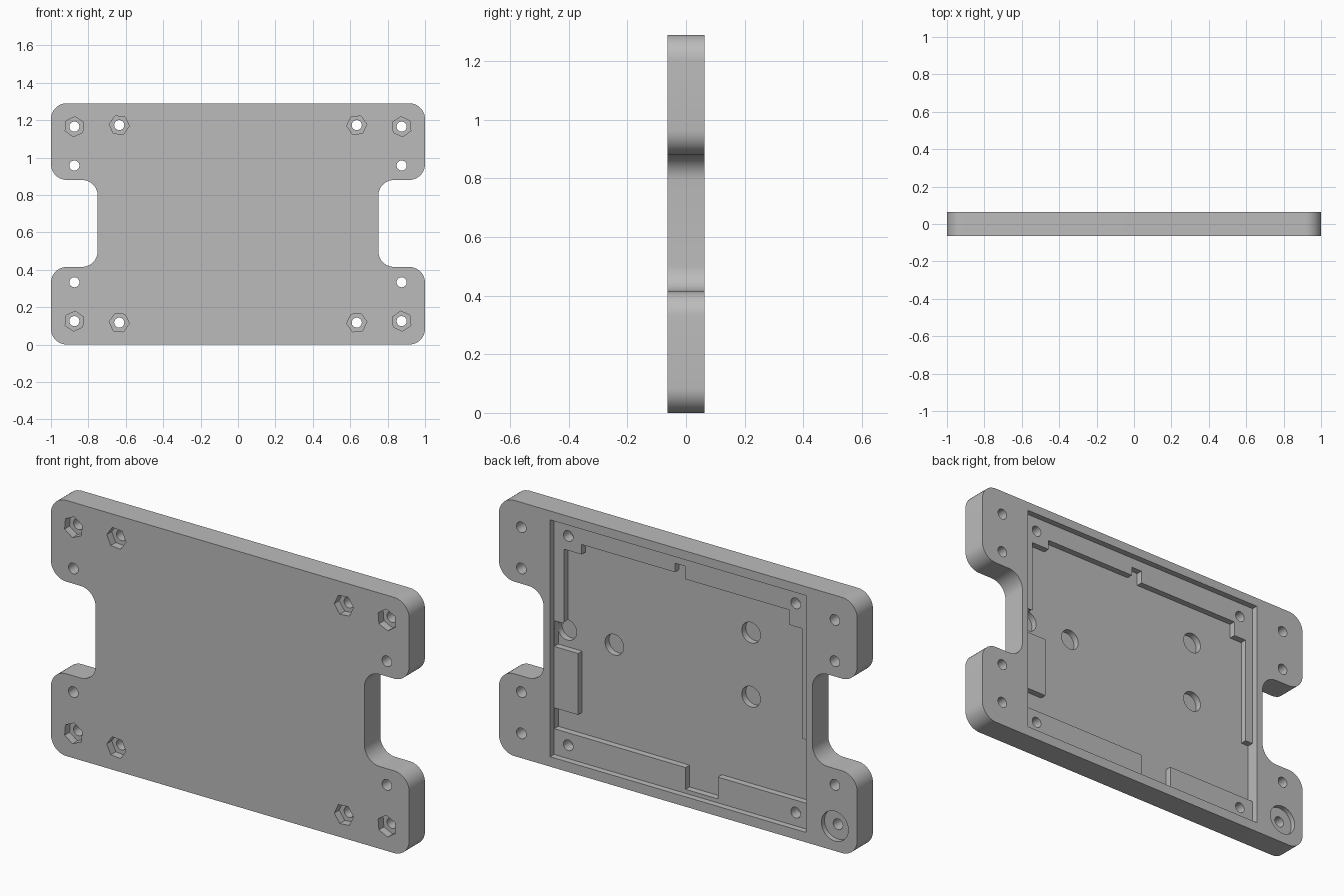
import bpy, bmesh, math
from mathutils import Vector

if "Cube" in bpy.data.objects:
    bpy.data.objects.remove(bpy.data.objects["Cube"])

HEIGHT, HALF = 1.29, 0.063       # plate height and half thickness
SHELF, FLOOR = 0.032, 0.0        # y of the two recess levels
OUT = 0.1                        # y safely outside the plate

grey = bpy.data.materials.new("plain grey")
grey.use_nodes = True
colour = (0.5, 0.5, 0.5, 1)
grey.diffuse_color = colour
grey.node_tree.nodes["Principled BSDF"].inputs["Base Color"].default_value = colour


def prism(name, outline, y0, y1):
    """Extrude an (x, z) outline from y0 to y1."""
    bm = bmesh.new()
    face = bm.faces.new([bm.verts.new((x, y0, z)) for x, z in outline])
    moved = bmesh.ops.extrude_face_region(bm, geom=[face])["geom"]
    verts = [v for v in moved if isinstance(v, bmesh.types.BMVert)]
    bmesh.ops.translate(bm, verts=verts, vec=(0, y1 - y0, 0))
    bmesh.ops.recalc_face_normals(bm, faces=bm.faces)
    mesh = bpy.data.meshes.new(name)
    bm.to_mesh(mesh)
    bm.free()
    mesh.materials.append(grey)
    ob = bpy.data.objects.new(name, mesh)
    bpy.context.collection.objects.link(ob)
    return ob


def ngon(x, z, radius, sides, turn=0):
    angles = [math.radians(turn) + math.tau * i / sides for i in range(sides)]
    return [(x + radius * math.cos(a), z + radius * math.sin(a)) for a in angles]


def fillet(points, radius, steps=10):
    """Round every right-angled corner of an outline."""
    result = []
    for i, p in enumerate(points):
        p = Vector(p)
        a = (Vector(points[i - 1]) - p).normalized()
        b = (Vector(points[(i + 1) % len(points)]) - p).normalized()
        centre = p + (a + b) * radius
        for k in range(steps + 1):
            t = math.pi / 2 * k / steps
            result.append(centre - radius * (b * math.cos(t) + a * math.sin(t)))
    return result


def cut(outline, y0, y1):
    cutter = prism("cutter", outline, y0, y1)
    cutter.hide_render = True
    mod = plate.modifiers.new("cut", "BOOLEAN")
    mod.operation, mod.solver, mod.object = "DIFFERENCE", "EXACT", cutter
    bpy.ops.object.modifier_apply(modifier=mod.name)
    bpy.data.objects.remove(cutter)


# Plate with a rounded notch in each side
right_half = [(1, 0), (1, 0.415), (0.75, 0.415), (0.75, 0.88), (1, 0.88), (1, HEIGHT)]
left_half = [(-x, z) for x, z in reversed(right_half)]
plate = prism("mounting_plate", fillet(right_half + left_half, 0.085), -HALF, HALF)
bpy.context.view_layer.objects.active = plate
plate.select_set(True)

# Shallow rectangular recess in the back
W = 0.714
cut([(-W, 0.05), (W, 0.05), (W, 1.245), (-W, 1.245)], SHELF, OUT)

# Deeper stepped pocket, leaving a tab on one side
E = W - 0.001
pocket = [
    (E, 0.18), (E, 0.285), (0.58, 0.285), (0.58, 0.595), (E, 0.595), (E, 0.725),
    (0.66, 0.725), (0.66, 1.1), (0.56, 1.1), (0.56, 1.15), (0.04, 1.15), (0.04, 1.195),
    (-0.02, 1.195), (-0.02, 1.13), (-0.6, 1.13), (-0.6, 1.055), (-0.67, 1.055),
    (-0.67, 0.5), (-E, 0.5), (-E, 0.18), (-0.2, 0.18), (-0.2, 0.07), (-0.02, 0.07),
    (-0.02, 0.18),
]
cut(pocket, FLOOR, OUT)

# Round blind holes in the pocket floor
for x, z in [(0.4, 0.675), (0.663, 0.68), (-0.363, 0.94), (-0.363, 0.617)]:
    cut(ngon(x, z, 0.052, 32), FLOOR - 0.032, SHELF - 0.0005 if x > 0.6 else FLOOR + 0.01)

# Round counterbore in one back corner
cut(ngon(-0.875, 0.125, 0.075, 40), HALF - 0.025, OUT)

# Screw holes, with hexagonal nut seats on the front for all but the middle ones
for side in (-1, 1):
    for top in (False, True):
        for x, z, turn in [(0.875, 0.125, 35), (0.635, 0.117, 5), (0.875, 0.333, None)]:
            x, z = x * side, HEIGHT - z if top else z
            if turn is not None:
                cut(ngon(x, z, 0.054, 6, turn * side), -OUT, -HALF + 0.04)
            cut(ngon(x, z, 0.027, 24), -OUT, OUT)

bpy.ops.object.shade_smooth_by_angle(angle=math.radians(30))
